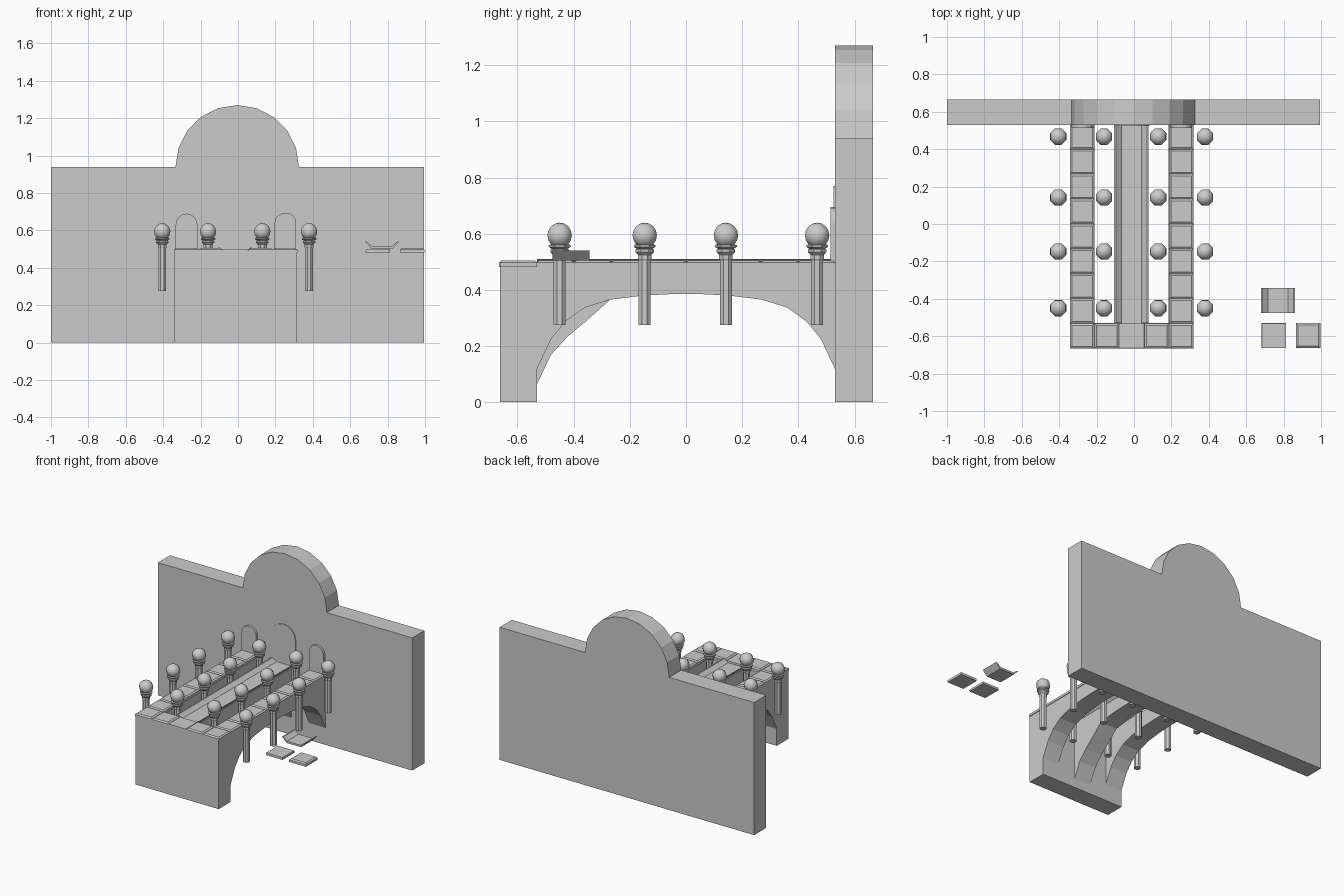
import bpy, bmesh, math

if "Cube" in bpy.data.objects:
    bpy.data.objects.remove(bpy.data.objects["Cube"])


def finish(name, bm):
    bmesh.ops.recalc_face_normals(bm, faces=bm.faces)
    mesh = bpy.data.meshes.new(name)
    bm.to_mesh(mesh)
    bm.free()
    obj = bpy.data.objects.new(name, mesh)
    bpy.context.collection.objects.link(obj)
    return obj


def extrude(name, profile, axis, lo, hi):
    """Extrude a 2D profile along axis x (profile is y,z) or y (profile is x,z)."""
    bm = bmesh.new()
    place = (lambda p, t: (t, p[0], p[1])) if axis == 'x' else (lambda p, t: (p[0], t, p[1]))
    a = [bm.verts.new(place(p, lo)) for p in profile]
    b = [bm.verts.new(place(p, hi)) for p in profile]
    bm.faces.new(a)
    bm.faces.new(b[::-1])
    n = len(a)
    for i in range(n):
        bm.faces.new((a[i], b[i], b[(i + 1) % n], a[(i + 1) % n]))
    return finish(name, bm)


def arc(cx, cz, r, n):
    return [(cx + r * math.cos(math.pi * i / n), cz + r * math.sin(math.pi * i / n))
            for i in range(n + 1)]


def tile(name, x0, y0, w=0.13, h=0.133, z0=0.482, z1=0.505, inset=0.01):
    """Paving slab with a bevelled upper edge."""
    bm = bmesh.new()
    rings = []
    for z, d in ((z0, 0), (z1 - 0.007, 0), (z1, inset)):
        rings.append([bm.verts.new(c) for c in (
            (x0 + d, y0 + d, z), (x0 + w - d, y0 + d, z),
            (x0 + w - d, y0 + h - d, z), (x0 + d, y0 + h - d, z))])
    bm.faces.new(rings[0][::-1])
    bm.faces.new(rings[-1])
    for a, b in zip(rings, rings[1:]):
        for i in range(4):
            j = (i + 1) % 4
            bm.faces.new((a[i], a[j], b[j], b[i]))
    return finish(name, bm)


def lathe(name, profile, x, y, sides=8):
    bm = bmesh.new()
    rings = []
    for r, z in profile:
        rings.append([bm.verts.new((x + r * math.cos((i + .5) * math.tau / sides),
                                    y + r * math.sin((i + .5) * math.tau / sides), z))
                      for i in range(sides)])
    bm.faces.new(rings[0][::-1])
    bm.faces.new(rings[-1])
    for a, b in zip(rings, rings[1:]):
        for i in range(sides):
            j = (i + 1) % sides
            bm.faces.new((a[i], a[j], b[j], b[i]))
    return finish(name, bm)


def trough(name, cx, z, y0, y1):
    half = [(0.092, 0.036), (0.057, 0.0)]
    inner = [(0.054, 0.013), (0.083, 0.036)]
    right = half[::-1] + [inner[1], inner[0]]
    left = [(-u, v) for u, v in right[::-1]]
    return extrude(name, [(cx + u, z + v) for u, v in right + left], 'y', y0, y1)


# Back wall with rounded crest
wall = [(-1, 0), (0.995, 0), (0.995, 0.94)] + arc(-0.004, 0.94, 0.33, 9 + 1) + [(-1, 0.94)]
extrude("back_wall", wall, 'y', 0.53, 0.665)

# Three arched bridge ribs
arch = [(-0.53, 0.12), (-0.48, 0.225), (-0.43, 0.287), (-0.36, 0.337), (-0.27, 0.365),
        (-0.15, 0.38), (-0.05, 0.385)]
full = arch + [(-y, z) for y, z in arch[::-1]]
low = [(-0.53, 0.065), (-0.48, 0.17), (-0.42, 0.235), (-0.36, 0.285)] + full[4:]
for name, x0, x1, curve, top in (("left_rib", -0.34, -0.21, full, 0.482),
                                 ("middle_rib", -0.08, 0.05, low, 0.475),
                                 ("right_rib", 0.185, 0.313, full, 0.482)):
    extrude(name, [(-0.53, top)] + curve + [(0.53, top)], 'x', x0, x1)

# Front pier joining the ribs
extrude("front_pier", [(-0.663, 0), (-0.53, 0), (-0.53, 0.482), (-0.663, 0.482)],
        'x', -0.34, 0.313)

# Walkway paving
for i in range(9):
    for side, x0 in (("left", -0.342), ("right", 0.187)):
        tile(f"{side}_paving_{i}", x0, -0.665 + i * 0.133)
for x0 in (-0.211, 0.056):
    tile("front_paving", x0, -0.665)
tile("front_drain_slab", -0.08, -0.665, w=0.135, z1=0.498, inset=0.001)

# Central water channel
trough("water_channel", -0.014, 0.474, -0.53, 0.53)

# Loose pieces beside the bridge
trough("loose_channel", 0.77, 0.504, -0.475, -0.343)
tile("loose_plain_slab", 0.683, -0.663, z1=0.498, inset=0.001)
tile("loose_paving", 0.866, -0.663)

# Arched doors
for name, cx, r, top, depth in (("left_door", -0.275, 0.058, 0.69, 0.514),
                                ("right_door", 0.253, 0.058, 0.695, 0.514),
                                ("middle_door", -0.012, 0.095, 0.77, 0.525)):
    extrude(name, [(cx - r, 0.5), (cx + r, 0.5)] + arc(cx, top - r, r, 8), 'y', depth, 0.535)

# Lamp posts with globes
post = [(0.023, 0.275), (0.023, 0.505), (0.026, 0.51), (0.026, 0.525), (0.036, 0.535),
        (0.036, 0.543), (0.03, 0.546), (0.042, 0.553), (0.042, 0.559), (0.03, 0.563)]
globe = [(max(0.0015, 0.047 * math.sin(math.pi * i / 8)),
          0.594 - 0.045 * math.cos(math.pi * i / 8)) for i in range(9)]
for x in (-0.405, -0.16, 0.13, 0.38):
    for y in (-0.45, -0.147, 0.142, 0.467):
        lathe("lamp_post", post, x, y)
        ball = lathe("lamp_globe", globe, x, y)
        for p in ball.data.polygons:
            p.use_smooth = True
